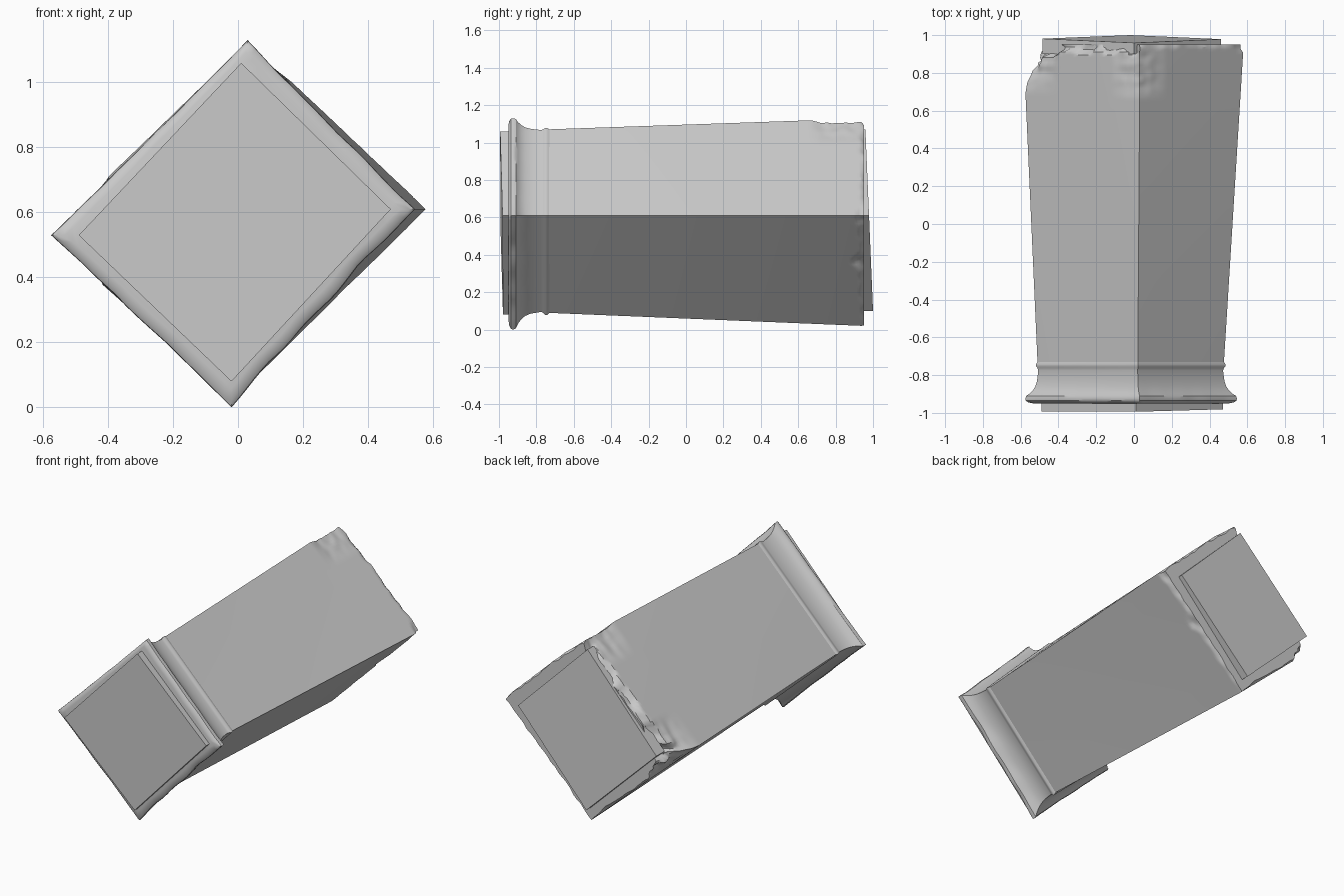
import bpy, bmesh
from mathutils import Vector, noise

if "Cube" in bpy.data.objects:
    bpy.data.objects.remove(bpy.data.objects["Cube"])

# Cross-section corners (x, z): left, top, right, bottom
NECK = [(-.51, .53), (.02, 1.07), (.475, .61), (-.02, .09)]
WIDE = [(-.575, .53), (.03, 1.12), (.565, .61), (-.02, .03)]
FLARE = [(-.575, .53), (.03, 1.13), (.545, .61), (-.02, .0)]
PLINTH = [(-.49, .53), (.01, 1.06), (.47, .61), (-.02, .08)]
CORE = [(-.485, .55), (.0, 1.07), (.46, .61), (-.02, .10)]
CENTRE = Vector((0, 0, .57))


def blend(a, b, t):
    return [(p[0] + (q[0] - p[0]) * t, p[1] + (q[1] - p[1]) * t) for p, q in zip(a, b)]


def step(v, lo, hi):
    t = min(1, max(0, (v - lo) / (hi - lo)))
    return t * t * (3 - 2 * t)


def loft(name, rows, n=1, deform=None, caps=(True, True)):
    """Skin four-sided sections along y; u runs 0..4 round the corners."""
    bm = bmesh.new()
    rings = []
    for y, c in rows:
        ring = []
        for i in range(4 * n):
            k, f = divmod(i, n)
            a, b = c[k], c[(k + 1) % 4]
            f /= n
            co = Vector((a[0] + (b[0] - a[0]) * f, y, a[1] + (b[1] - a[1]) * f))
            ring.append(bm.verts.new(deform(co, i / n) if deform else co))
        rings.append(ring)
    m = 4 * n
    for r, s in zip(rings, rings[1:]):
        for i in range(m):
            bm.faces.new((r[i], r[(i + 1) % m], s[(i + 1) % m], s[i]))
    if caps[0]:
        bm.faces.new(rings[0])
    if caps[1]:
        bm.faces.new(rings[-1])
    bmesh.ops.recalc_face_normals(bm, faces=bm.faces)
    me = bpy.data.meshes.new(name)
    bm.to_mesh(me)
    bm.free()
    ob = bpy.data.objects.new(name, me)
    bpy.context.collection.objects.link(ob)
    bpy.context.view_layer.objects.active = ob
    ob.select_set(True)
    bpy.ops.object.shade_smooth_by_angle(angle=.6)
    ob.select_set(False)
    return ob


def shrink(co, k):
    return Vector((co.x * (1 - k), co.y, CENTRE.z + (co.z - CENTRE.z) * (1 - k)))


# Slightly tilted plinth
def tilt_front(co, u):
    if co.y < -.97:
        co.y += .012 * (co.x + .5) + .016 * (1.06 - co.z)
    return co


loft("base_plinth", [(-1.0, PLINTH), (-.93, PLINTH)], 1, tilt_front)


# Flared base moulding, lightly worn along its lip
def wear(co, u):
    worn = step(-co.y, .85, .93) * (.025 if 2 < u < 3 else .01)
    corner = abs(u - round(u))
    return shrink(co, worn * step(corner, 0, .1) * (.6 + noise.noise(co * 9)))


profile = [(-.95, .35), (-.945, .75), (-.935, .97), (-.925, 1), (-.91, .93),
           (-.898, .65), (-.88, .38), (-.86, .19), (-.83, .05), (-.775, -.05),
           (-.762, .02), (-.752, .13), (-.742, .13), (-.73, 0), (-.72, -.06)]
loft("base_moulding", [(y, blend(NECK, FLARE, t)) for y, t in profile], 24, wear, (True, False))


# Tapered shaft with chipped, broken far end
def chip(co, u):
    y = co.y
    if y < .6:
        return co
    left = max(0, 1 - min(u, 4 - u) / .3)
    top = max(0, 1 - abs(u - 1) / .25)
    right = max(0, 1 - abs(u - 2.05) / .15)
    face = 1 if u < 1 else 0
    lower = max(0, 1 - abs(u - 2.42) / .1)
    rough = noise.noise(Vector((u * 9, y * 3, 2)))
    rim = .935 - .03 * face - .05 * left - .04 * lower - .03 * right + .03 * rough
    inset = step(y, rim, rim + .025) * (.035 + .05 * face)
    inset += left * step(y, .68, .96) * .17
    inset += top * (step(y, .66, .74) * .035 + .02 * face * step(y, .74, .8))
    inset *= 1 + .5 * noise.noise(Vector((u * 14, y * 22, 5)))
    # bottom and right corners stay nearly whole
    whole = max(0, 1 - abs(u - 3) / .15, 1 - abs(u - 1.9) / .12)
    return shrink(co, inset * (1 - .8 * whole))


ys = [-.735, -.3, .2, .6] + [.62 + i * .0138 for i in range(25)]
loft("broken_shaft", [(y, blend(NECK, WIDE, (y + .75) / 1.45)) for y in ys],
     40, chip, (False, True))


# Flat end core, leaning with its lower edge furthest out
def tilt_back(co, u):
    if co.y > .97:
        co.y -= .042 * (co.z - .1)
    return co


loft("end_core", [(.9, CORE), (1.0, CORE)], 1, tilt_back)
